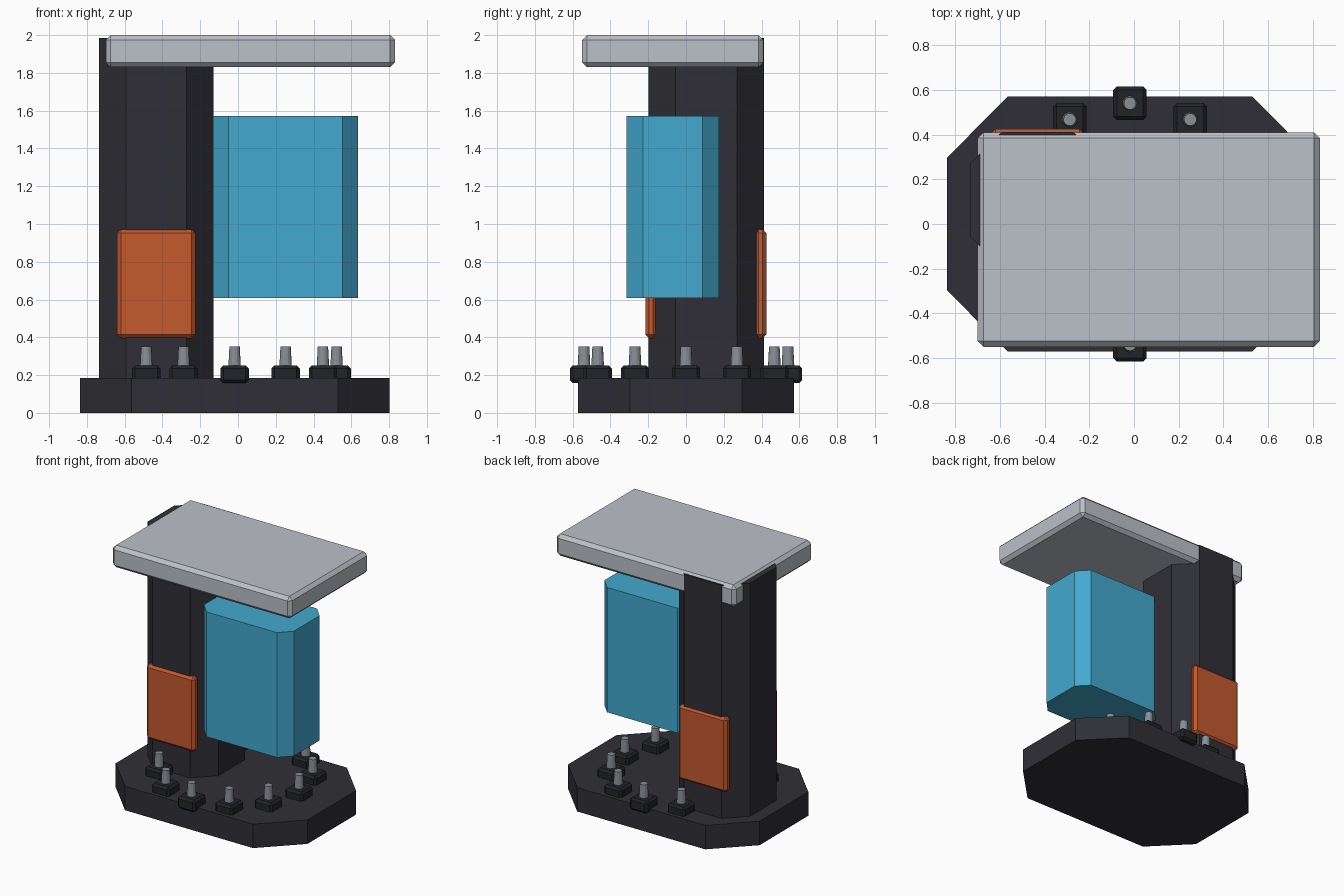
import bpy, bmesh, math
from mathutils import Matrix

if "Cube" in bpy.data.objects:
    bpy.data.objects.remove(bpy.data.objects["Cube"])


def material(name, rgb):
    m = bpy.data.materials.new(name)
    m.diffuse_color = (*rgb, 1)
    m.use_nodes = True
    m.node_tree.nodes["Principled BSDF"].inputs["Base Color"].default_value = m.diffuse_color
    return m


CHARCOAL = material("charcoal", (0.028, 0.028, 0.037))
BLACK = material("black", (0.016, 0.017, 0.021))
STEEL = material("steel", (0.25, 0.28, 0.31))
SILVER = material("silver", (0.50, 0.53, 0.58))
BLUE = material("blue", (0.055, 0.40, 0.62))
ORANGE = material("orange", (0.55, 0.10, 0.027))


def finish(name, bm, mat):
    bmesh.ops.recalc_face_normals(bm, faces=bm.faces)
    me = bpy.data.meshes.new(name)
    bm.to_mesh(me)
    bm.free()
    me.materials.append(mat)
    ob = bpy.data.objects.new(name, me)
    bpy.context.collection.objects.link(ob)
    return ob


def octagon_prism(name, x, y, z, cut_x, cut_y, mat):
    """Upright prism over a rectangle with its four corners cut off."""
    (x0, x1), (y0, y1), (z0, z1) = x, y, z
    outline = [(x0 + cut_x, y0), (x1 - cut_x, y0), (x1, y0 + cut_y), (x1, y1 - cut_y),
               (x1 - cut_x, y1), (x0 + cut_x, y1), (x0, y1 - cut_y), (x0, y0 + cut_y)]
    bm = bmesh.new()
    face = bm.faces.new([bm.verts.new((px, py, z0)) for px, py in outline])
    ext = bmesh.ops.extrude_face_region(bm, geom=[face], use_keep_orig=True)
    top = [g for g in ext["geom"] if isinstance(g, bmesh.types.BMVert)]
    bmesh.ops.translate(bm, verts=top, vec=(0, 0, z1 - z0))
    return finish(name, bm, mat)


def bevel_box(name, x, y, z, bevel, mat):
    """Box given by its extents, with a flat one-step bevel."""
    size = [b - a for a, b in (x, y, z)]
    mid = [(a + b) / 2 for a, b in (x, y, z)]
    bm = bmesh.new()
    bmesh.ops.create_cube(bm, size=1, matrix=Matrix.Translation(mid) @ Matrix.Diagonal((*size, 1)))
    bmesh.ops.bevel(bm, geom=list(bm.edges), offset=bevel, segments=1, affect='EDGES')
    return finish(name, bm, mat)


def pin(name, x, y, z0, z1, r0, r1, mat):
    bm = bmesh.new()
    bmesh.ops.create_cone(bm, cap_ends=True, segments=14, radius1=r0, radius2=r1, depth=z1 - z0,
                          matrix=Matrix.Translation((x, y, (z0 + z1) / 2)))
    return finish(name, bm, mat)


# Base, column, body and top slab
octagon_prism("base", (-0.837, 0.801), (-0.572, 0.572), (0, 0.185), 0.272, 0.275, CHARCOAL)
octagon_prism("column", (-0.735, -0.13), (-0.198, 0.412), (0.16, 1.985), 0.143, 0.143, CHARCOAL)
octagon_prism("body", (-0.132, 0.636), (-0.315, 0.174), (0.608, 1.572), 0.083, 0.087, BLUE)
bevel_box("top_slab", (-0.70, 0.832), (-0.55, 0.41), (1.83, 2.0), 0.026, SILVER)

# Orange panels on the front and back of the column
for side, y in (("front", (-0.215, -0.155)), ("back", (0.365, 0.426))):
    bevel_box(side + "_panel", (-0.64, -0.225), y, (0.395, 0.972), 0.02, ORANGE)

# Ring of twelve mounting blocks with pins
for i in range(12):
    a = i * math.pi / 6
    cx, cy = -0.018 + 0.54 * math.cos(a), 0.54 * math.sin(a)
    bevel_box(f"block_{i}", (cx - 0.075, cx + 0.075), (cy - 0.075, cy + 0.075),
              (0.157, 0.251), 0.016, BLACK)
    pin(f"pin_{i}", cx, cy, 0.24, 0.352, 0.034, 0.028, STEEL)
